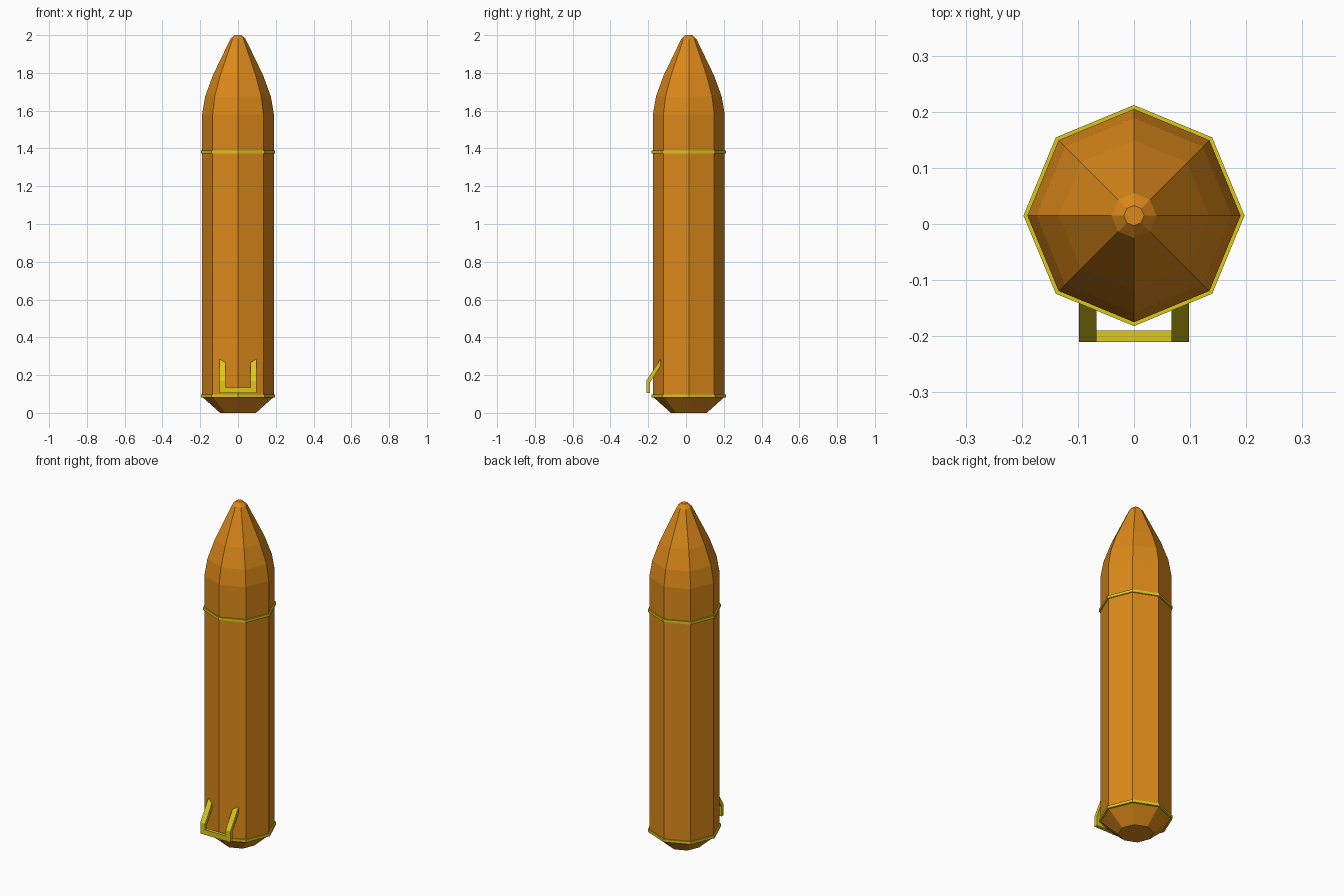
import bpy, bmesh, math

if "Cube" in bpy.data.objects:
    bpy.data.objects.remove(bpy.data.objects["Cube"])

CY = 0.015  # body axis sits slightly behind the origin
SIDES = 8


def material(name, color):
    m = bpy.data.materials.new(name)
    m.diffuse_color = color
    m.use_nodes = True
    m.node_tree.nodes["Principled BSDF"].inputs["Base Color"].default_value = m.diffuse_color
    return m


ORANGE = material("orange_paint", (0.72, 0.25, 0.01, 1))
YELLOW = material("yellow_paint", (0.72, 0.58, 0.01, 1))


def finish(name, bm, mat):
    bmesh.ops.recalc_face_normals(bm, faces=bm.faces)
    me = bpy.data.meshes.new(name)
    bm.to_mesh(me)
    bm.free()
    me.materials.append(mat)
    ob = bpy.data.objects.new(name, me)
    bpy.context.collection.objects.link(ob)
    return ob


def lathe(name, profile, mat, closed=False):
    """Octagonal revolve of (radius, z) points; capped, or closed into a ring."""
    bm = bmesh.new()
    loops = []
    for r, z in profile:
        loops.append([bm.verts.new((r * math.cos(math.tau * i / SIDES),
                                    CY + r * math.sin(math.tau * i / SIDES), z))
                      for i in range(SIDES)])
    pairs = list(zip(loops, loops[1:]))
    if closed:
        pairs.append((loops[-1], loops[0]))
    for a, b in pairs:
        for i in range(SIDES):
            j = (i + 1) % SIDES
            bm.faces.new((a[i], a[j], b[j], b[i]))
    if not closed:
        bm.faces.new(loops[0])
        bm.faces.new(loops[-1])
    return finish(name, bm, mat)


def prism(bm, profile, x0, x1):
    """Extrude a (y, z) outline from x0 to x1."""
    face = bm.faces.new([bm.verts.new((x0, y, z)) for y, z in profile])
    ext = bmesh.ops.extrude_face_region(bm, geom=[face])
    verts = [v for v in ext["geom"] if isinstance(v, bmesh.types.BMVert)]
    bmesh.ops.translate(bm, verts=verts, vec=(x1 - x0, 0, 0))


# Tank body with tapered base and ogive nose
lathe("tank_body", [(0.095, 0), (0.19, 0.085), (0.19, 1.58), (0.174, 1.675),
                    (0.134, 1.785), (0.04, 1.98), (0.018, 2.0)], ORANGE)

# Thin bands around the tank
for name, z in (("lower_band", 0.09), ("upper_band", 1.382)):
    lathe(name, [(0.185, z - 0.008), (0.197, z - 0.008),
                 (0.197, z + 0.008), (0.185, z + 0.008)], YELLOW, closed=True)

# U-shaped bracket: two bent legs running into the hull and a cross bar
bm = bmesh.new()
leg = [(-0.21, 0.105), (-0.19, 0.105), (-0.19, 0.162),
       (-0.122, 0.268), (-0.122, 0.305), (-0.21, 0.17)]
for s in (-1, 1):
    prism(bm, leg, s * 0.067, s * 0.098)
prism(bm, [(-0.21, 0.105), (-0.19, 0.105), (-0.19, 0.135), (-0.21, 0.135)],
      -0.067, 0.067)
finish("front_bracket", bm, YELLOW)
